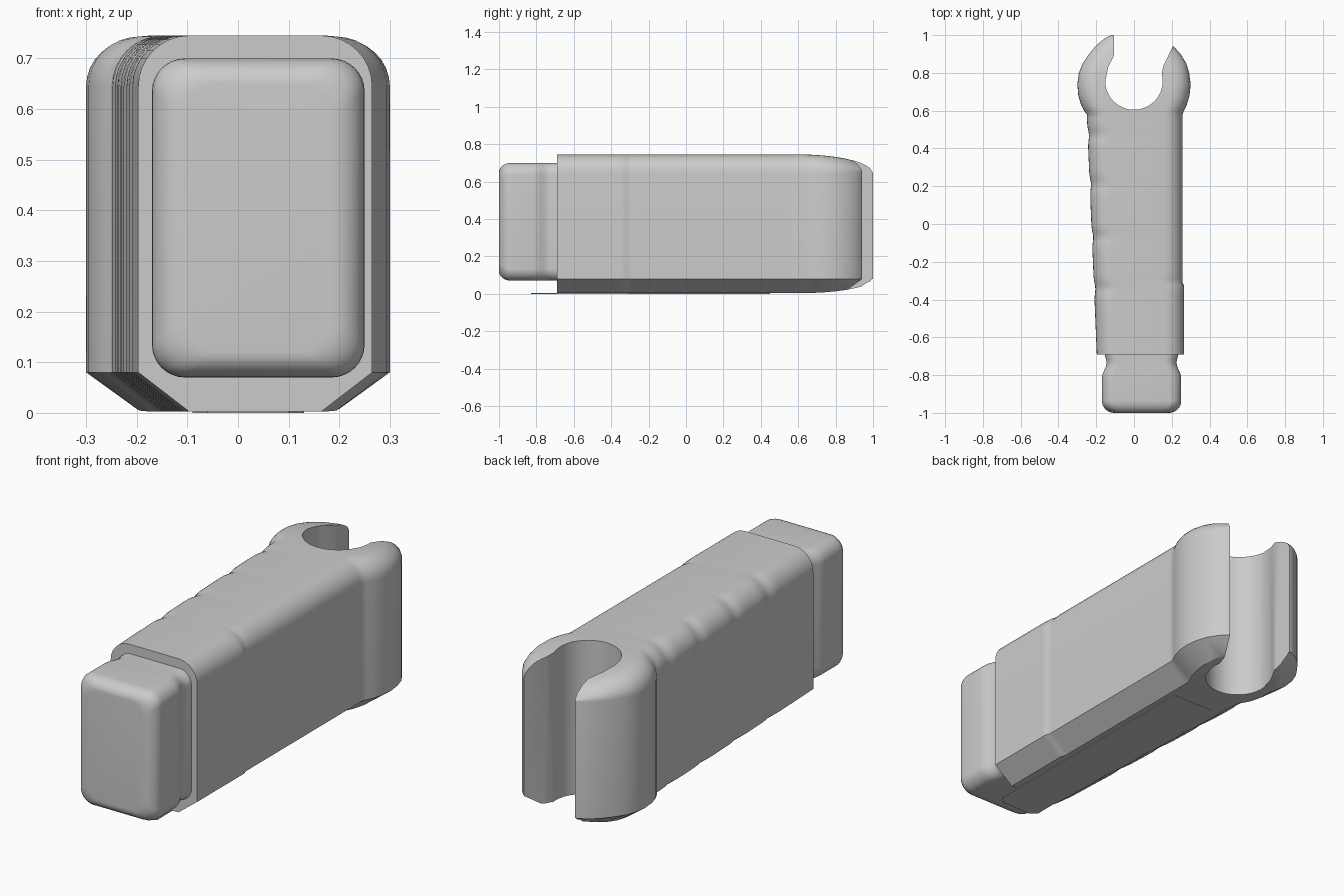
import bpy, bmesh, math

if "Cube" in bpy.data.objects:
    bpy.data.objects.remove(bpy.data.objects["Cube"])

mat = bpy.data.materials.new("plain grey")
mat.diffuse_color = (0.6, 0.6, 0.6, 1)
mat.use_nodes = True
mat.node_tree.nodes["Principled BSDF"].inputs["Base Color"].default_value = mat.diffuse_color


def make(name, rings):
    """Skin closed rings of equal point count into a capped solid."""
    bm = bmesh.new()
    loops = [[bm.verts.new(p) for p in r] for r in rings]
    n = len(loops[0])
    for a, b in zip(loops, loops[1:]):
        for i in range(n):
            j = (i + 1) % n
            bm.faces.new((a[i], a[j], b[j], b[i]))
    bm.faces.new(loops[0][::-1])
    bm.faces.new(loops[-1])
    bmesh.ops.recalc_face_normals(bm, faces=bm.faces)
    me = bpy.data.meshes.new(name)
    bm.to_mesh(me)
    bm.free()
    ob = bpy.data.objects.new(name, me)
    bpy.context.collection.objects.link(ob)
    me.materials.append(mat)
    return ob


def smooth(ob):
    bpy.ops.object.select_all(action='DESELECT')
    ob.select_set(True)
    bpy.context.view_layer.objects.active = ob
    bpy.ops.object.shade_smooth_by_angle(angle=math.radians(30))


# Handle and jaw: sections along y, chamfered below and rounded above
def section(y, xl, xr):
    t = min(1, max(0, (y - 0.6) / 0.4))
    k = max(0.02, math.sqrt(1 - t * t))
    dip = sum(math.exp(-((y - c) / 0.035) ** 2) for c in (0.47, 0.21, -0.07, -0.34)) if y < 0.58 else 0
    step = math.exp(-((y + 0.31) / 0.03) ** 2)
    xl += 0.007 * dip
    r = min(0.1, (xr - xl) * 0.3)
    rl, rr = r + 0.02 * dip, r + 0.015 * step
    zs, h, zb = 0.645, 0.1 * k, 0.08 - 0.077 * k
    pts = [(xl + r, y, zb), (xr - r, y, zb), (xr, y, 0.08)]
    arc = [math.pi / 2 * i / 8 for i in range(9)]
    pts += [(xr - rr + rr * math.cos(a), y, zs + h * math.sin(a)) for a in arc]
    pts += [(xl + rl - rl * math.cos(a), y, zs + h * math.sin(a)) for a in reversed(arc)]
    return pts + [(xl, y, 0.08)]


N = 70
rings = []
for i in range(N + 1):
    f = i / N
    y = -0.69 + 1.27 * f
    rings.append(section(y, -0.197 - 0.053 * f, (0.265 if y < -0.31 else 0.257)))
head = [(0.60, -0.264, 0.264), (0.63, -0.28, 0.279), (0.68, -0.295, 0.294),
        (0.74, -0.30, 0.30), (0.80, -0.292, 0.292), (0.85, -0.272, 0.277),
        (0.90, -0.238, 0.247), (0.94, -0.205, 0.21), (0.965, -0.178, 0.15),
        (0.985, -0.15, 0.08), (1.0, -0.12, 0.0)]
rings += [section(*s) for s in head]
handle = make("handle_with_jaw", rings)

# Open round slot between the two jaw tips
slot = [(0.30, 1.13), (0.205, 0.94), (0.157, 0.84)]
cy, r = 0.757, 0.152
for i in range(29):
    a = math.radians(15 - 185 * i / 28 - 10 * i / 28)
    slot.append((r * math.cos(a), cy + r * math.sin(a)))
slot += [(-0.137, 0.83), (-0.105, 0.895), (-0.108, 1.13)]
cutter = make("slot_cutter", [[(x, y, z) for x, y in slot] for z in (-0.2, 1.0)])
mod = handle.modifiers.new("slot", 'BOOLEAN')
mod.operation = 'DIFFERENCE'
mod.solver = 'EXACT'
mod.object = cutter
bpy.context.view_layer.objects.active = handle
handle.select_set(True)
bpy.ops.object.modifier_apply(modifier=mod.name)
bpy.data.objects.remove(cutter)
smooth(handle)


# End plug: rounded rectangle sections with a pinched neck
def plug_ring(y, dx, dz):
    hw, hh, rc = 0.21 - dx, 0.315 - dz, 0.065
    pts = []
    for q, (sx, sz) in enumerate(((1, 1), (-1, 1), (-1, -1), (1, -1))):
        for i in range(9):
            a = math.pi / 2 * (q + i / 8)
            pts.append((0.04 + sx * (hw - rc) + rc * math.cos(a), y,
                        0.385 + sz * (hh - rc) + rc * math.sin(a)))
    return pts


stations = []
for i in range(9):
    a = math.pi / 2 * i / 8
    e = 1 - math.sin(a)
    stations.append((-1 + 0.065 * (1 - math.cos(a)), 0.065 * e, 0.05 * e))
stations += [(-0.82, 0, 0), (-0.795, 0.003, 0), (-0.775, 0.012, 0), (-0.755, 0.021, 0),
             (-0.735, 0.025, 0), (-0.715, 0.022, 0), (-0.70, 0.016, 0), (-0.66, 0.014, 0)]
smooth(make("end_plug", [plug_ring(*s) for s in stations]))

# Thin tongue lying along the underside
tongue = [(-0.09, -0.80), (-0.06, -0.83), (0.10, -0.83), (0.13, -0.80), (0.13, 0.45), (-0.09, 0.45)]
make("bottom_tongue", [[(x, y, z) for x, y in tongue] for z in (0, 0.004)])
